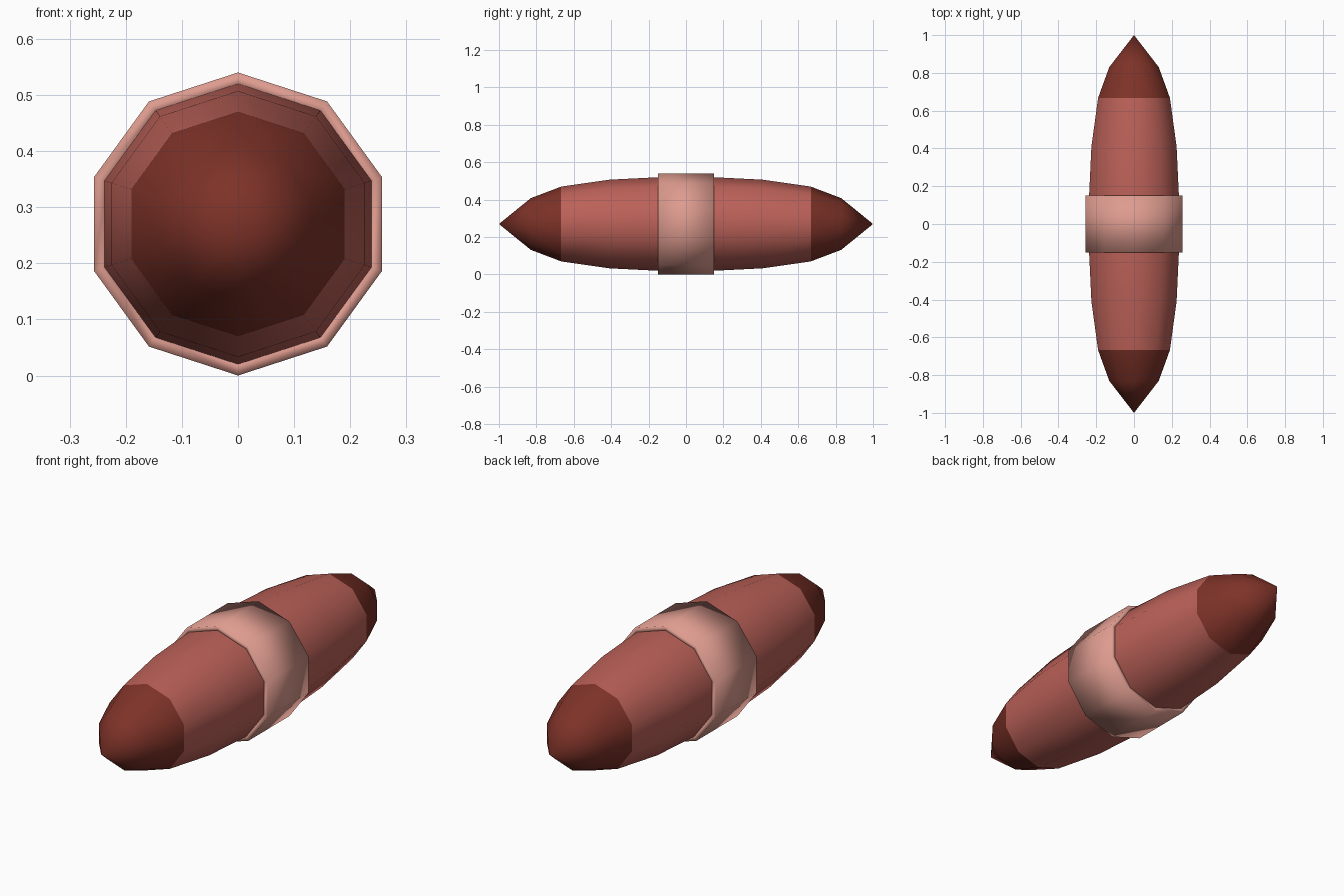
import bpy, bmesh, math

if "Cube" in bpy.data.objects:
    bpy.data.objects.remove(bpy.data.objects["Cube"])

SIDES = 10
CENTRE_Z = 0.27


def material(name, rgb):
    m = bpy.data.materials.new(name)
    m.diffuse_color = (*rgb, 1)
    m.use_nodes = True
    m.node_tree.nodes["Principled BSDF"].inputs["Base Color"].default_value = m.diffuse_color
    return m


def lathe(name, profile, mat, closed=False):
    """Revolve (y, radius) points around the long axis; radius 0 makes a pole."""
    bm = bmesh.new()
    rings = []
    for y, r in profile:
        count = SIDES if r > 0 else 1
        ring = []
        for i in range(count):
            a = math.pi / 2 + 2 * math.pi * i / SIDES
            ring.append(bm.verts.new((r * math.cos(a), y, CENTRE_Z + r * math.sin(a))))
        rings.append(ring)
    pairs = list(zip(rings, rings[1:]))
    if closed:
        pairs.append((rings[-1], rings[0]))
    for a, b in pairs:
        for i in range(SIDES):
            j = (i + 1) % SIDES
            quad = [a[i % len(a)], a[j % len(a)], b[j % len(b)], b[i % len(b)]]
            bm.faces.new(list(dict.fromkeys(quad)))
    bmesh.ops.recalc_face_normals(bm, faces=bm.faces)
    for f in bm.faces:
        f.smooth = True
    # open shells: make sure they face away from the axis
    f = max(bm.faces, key=lambda f: f.calc_center_median().z)
    if f.normal.z < 0:
        bmesh.ops.reverse_faces(bm, faces=bm.faces)
    mesh = bpy.data.meshes.new(name)
    bm.to_mesh(mesh)
    bm.free()
    mesh.materials.append(mat)
    ob = bpy.data.objects.new(name, mesh)
    bpy.context.collection.objects.link(ob)
    return ob


body_mat = material("body_red", (0.50, 0.12, 0.098))
tip_mat = material("tip_dark", (0.205, 0.032, 0.021))
band_mat = material("band_pink", (0.73, 0.33, 0.275))

# Long middle section
half = [(0.15, 0.25), (0.41, 0.237), (0.667, 0.20)]
lathe("body", [(-y, r) for y, r in reversed(half)] + half, body_mat)

# Dark pointed ends
for name, s in (("front_tip", -1), ("back_tip", 1)):
    lathe(name, [(s * 0.667, 0.20), (s * 0.83, 0.138), (s * 1.0, 0)], tip_mat)

# Raised band around the middle
lathe("band", [(-0.15, 0.245), (-0.15, 0.27), (0.15, 0.27), (0.15, 0.245)],
      band_mat, closed=True)
